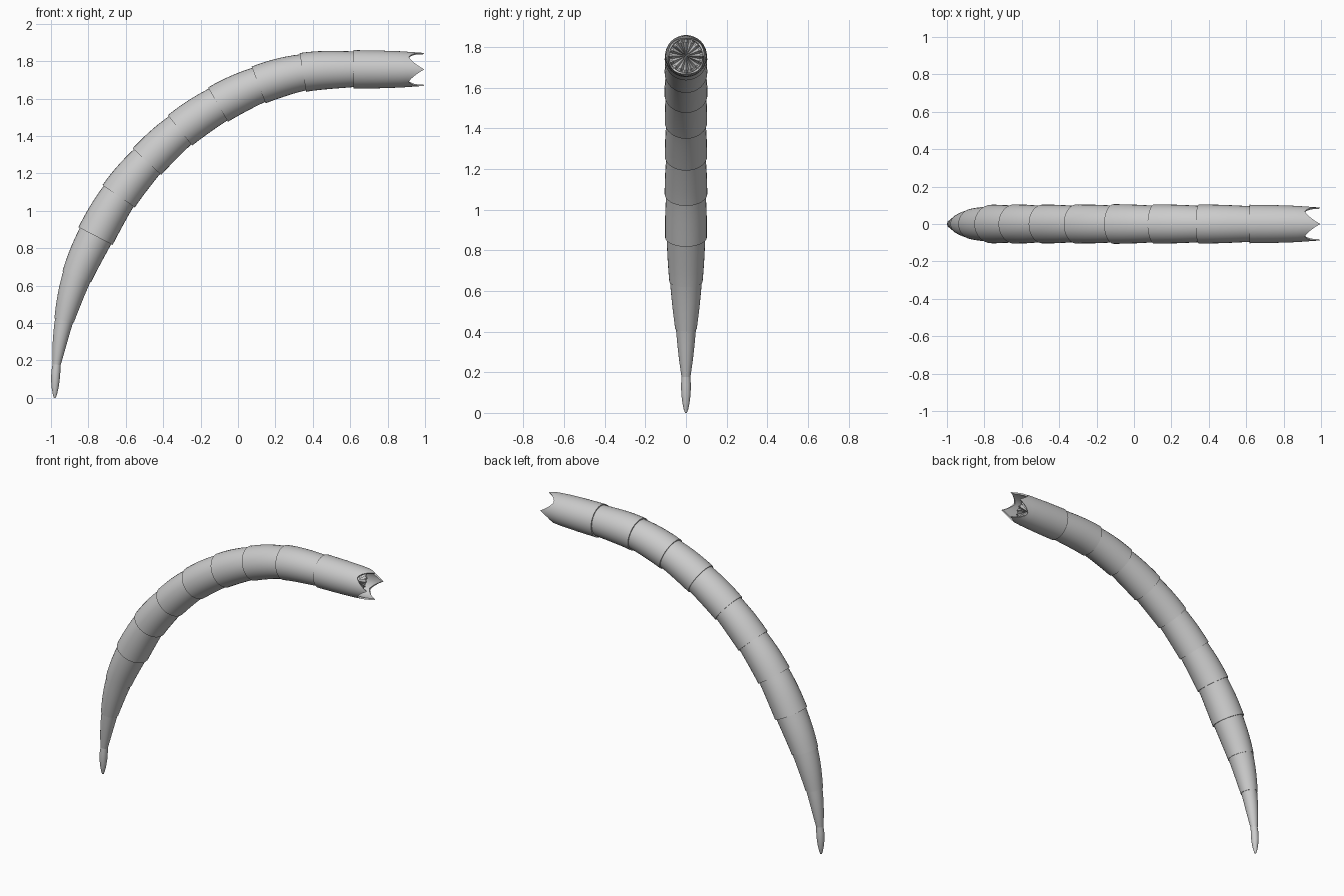
import bpy, bmesh, math
from mathutils import Vector

if "Cube" in bpy.data.objects:
    bpy.data.objects.remove(bpy.data.objects["Cube"])

# Joint centres (x, z) and flared radius at each joint, from tip to mouth
JOINTS = [(-0.98, 0.0, 0.006), (-0.97, 0.178, 0.022), (-0.93, 0.413, 0.053),
          (-0.862, 0.647, 0.082), (-0.762, 0.865, 0.103), (-0.638, 1.078, 0.105),
          (-0.487, 1.263, 0.104), (-0.31, 1.43, 0.104), (-0.107, 1.568, 0.106),
          (0.11, 1.673, 0.105), (0.347, 1.74, 0.105), (0.617, 1.757, 0.103),
          (0.91, 1.756, 0.095)]
PTS = [Vector((x, 0, z)) for x, z, r in JOINTS]
PTS = [2 * PTS[0] - PTS[1]] + PTS + [2 * PTS[-1] - PTS[-2]]


def centre(t):
    """Smooth centreline through the joints."""
    i = min(max(int(math.floor(t)), 0), len(JOINTS) - 2)
    u = t - i
    a, b, c, d = PTS[i:i + 4]
    return 0.5 * (2 * b + (c - a) * u + (2 * a - 5 * b + 4 * c - d) * u * u
                  + (3 * b - a - 3 * c + d) * u ** 3)


def ring(bm, t, r, sides):
    tan = (centre(t + 0.01) - centre(t - 0.01)).normalized()
    up = Vector((-tan.z, 0, tan.x))
    c = centre(t)
    return [bm.verts.new(c + r * (math.cos(2 * math.pi * k / sides) * up
                                  + math.sin(2 * math.pi * k / sides) * Vector((0, 1, 0))))
            for k in range(sides)]


def bridge(bm, rings):
    for a, b in zip(rings, rings[1:]):
        n = len(a)
        for k in range(n):
            bm.faces.new((a[k], a[(k + 1) % n], b[(k + 1) % n], b[k]))


def finish(bm, name):
    bmesh.ops.recalc_face_normals(bm, faces=bm.faces)
    me = bpy.data.meshes.new(name)
    bm.to_mesh(me)
    bm.free()
    ob = bpy.data.objects.new(name, me)
    bpy.context.collection.objects.link(ob)
    bpy.ops.object.select_all(action='DESELECT')
    ob.select_set(True)
    bpy.context.view_layer.objects.active = ob
    bpy.ops.object.shade_smooth_by_angle(angle=math.radians(35))


# Pointed tip
bm = bmesh.new()
rings = [ring(bm, t, r, 32) for t, r in
         ((0, 0.005), (0.1, 0.011), (0.3, 0.018), (0.55, 0.023), (0.8, 0.024), (1.05, 0.021))]
bridge(bm, rings)
bm.faces.new(rings[0])
finish(bm, "tail_tip")

# Body segments: flared lip on the tip side, narrower end tucked into the next one
for i in range(1, 11):
    r0, r1 = JOINTS[i][2], JOINTS[i + 1][2]
    r1 -= 0.008 if i > 2 else 0.003
    bm = bmesh.new()
    rings = [ring(bm, i, r0 * 0.8, 32), ring(bm, i, r0, 32)]
    for k in range(1, 8):
        u = k / 7
        rings.append(ring(bm, i + u * 1.03, r0 + (r1 - r0) * u + 0.002 * math.sin(math.pi * u), 32))
    bridge(bm, rings)
    finish(bm, f"segment_{i:02d}")

# Mouth segment: four pointed teeth around a folded throat
N = 64
ZC = 1.756


def mouth_ring(bm, xs, rs):
    """Ring around the x axis; xs and rs are functions of the vertex index."""
    return [bm.verts.new((xs(k), rs(k) * math.sin(2 * math.pi * k / N),
                          ZC + rs(k) * math.cos(2 * math.pi * k / N))) for k in range(N)]


def tooth(k):
    q = k % (N // 4)
    t = 1 - min(q, N // 4 - q) / (N / 8)
    return t ** 1.5


def rim(k):
    return 0.914 + 0.082 * tooth(k)


def fold(k):
    return (1, 0.5, 0, 0.5)[k % 4]


bm = bmesh.new()
rings = [mouth_ring(bm, lambda k: 0.617, lambda k: 0.08),
         mouth_ring(bm, lambda k: 0.617, lambda k: 0.103),
         mouth_ring(bm, lambda k: 0.75, lambda k: 0.101),
         mouth_ring(bm, lambda k: 0.87, lambda k: 0.097)]
for f in (0.35, 0.7, 1.0):
    rings.append(mouth_ring(bm, lambda k: 0.87 + f * (rim(k) - 0.87),
                            lambda k: 0.097 - 0.009 * f * (0.4 + 0.6 * tooth(k))))
for f in (0.95, 0.5):
    rings.append(mouth_ring(bm, lambda k: 0.87 + f * (rim(k) - 0.87),
                            lambda k: 0.083 - 0.002 * tooth(k)))
rings += [mouth_ring(bm, lambda k: 0.875, lambda k: 0.082),
          mouth_ring(bm, lambda k: 0.86 + 0.03 * fold(k), lambda k: 0.068),
          mouth_ring(bm, lambda k: 0.855 + 0.025 * fold(k), lambda k: 0.04),
          mouth_ring(bm, lambda k: 0.85 + 0.015 * fold(k), lambda k: 0.016)]
bridge(bm, rings)
mid = bm.verts.new((0.85, 0, ZC))
last = rings[-1]
for k in range(N):
    bm.faces.new((last[k], last[(k + 1) % N], mid))
finish(bm, "mouth_segment")
